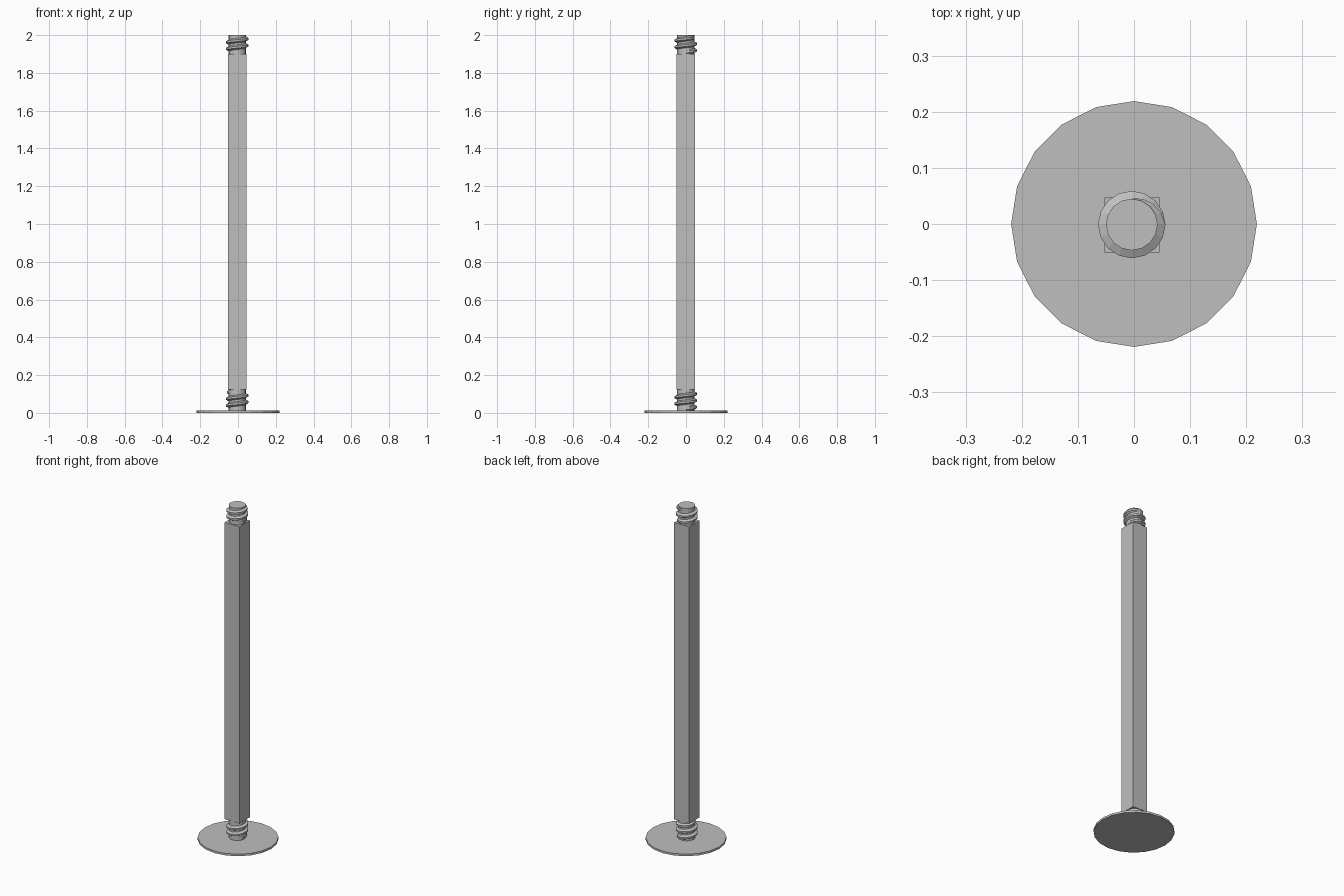
import bpy
import bmesh
from math import cos, sin, pi, ceil

cube = bpy.data.objects.get("Cube")
if cube:
    bpy.data.objects.remove(cube, do_unlink=True)

# Single grey metal
metal = bpy.data.materials.new("grey metal")
metal.use_nodes = True
GREY = (0.52, 0.52, 0.52, 1)
metal.diffuse_color = GREY
metal.node_tree.nodes["Principled BSDF"].inputs["Base Color"].default_value = GREY

AXIS = -0.004      # shaft sits slightly off the plate centre
SIDES = 16
CORE, CREST, PITCH = 0.046, 0.06, 0.035


def finish(name, bm):
    bmesh.ops.recalc_face_normals(bm, faces=bm.faces)
    mesh = bpy.data.meshes.new(name)
    bm.to_mesh(mesh)
    bm.free()
    mesh.materials.append(metal)
    obj = bpy.data.objects.new(name, mesh)
    bpy.context.collection.objects.link(obj)
    return obj


def cylinder(name, radius, sides, z0, z1, x=0, y=0):
    bm = bmesh.new()
    bmesh.ops.create_cone(bm, cap_ends=True, segments=sides,
                          radius1=radius, radius2=radius, depth=z1 - z0)
    bmesh.ops.translate(bm, verts=bm.verts, vec=(x, y, (z0 + z1) / 2))
    return finish(name, bm)


def thread(name, z0, z1):
    """Helical ridge with a trapezoid section, fading in and out at its ends."""
    bm = bmesh.new()
    steps = ceil((z1 - z0) / PITCH * SIDES)
    rings = []
    for i in range(steps + 1):
        a = 2 * pi * i / SIDES
        z = z0 + PITCH * i / SIDES
        fade = min(1, i / 4, (steps - i) / 4)
        tip = CORE + (CREST - CORE) * max(fade, 0.05)
        section = ((CORE - 0.003, -0.014), (tip, -0.005),
                   (tip, 0.005), (CORE - 0.003, 0.014))
        rings.append([bm.verts.new((AXIS + r * cos(a), r * sin(a) - 0.001,
                                    min(max(z + dz, z0 - 0.01), z1 + 0.01)))
                      for r, dz in section])
    for low, high in zip(rings, rings[1:]):
        for k in range(4):
            n = (k + 1) % 4
            bm.faces.new((low[k], low[n], high[n], high[k]))
    bm.faces.new(rings[0])
    bm.faces.new(rings[-1])
    return finish(name, bm)


# Base plate
cylinder("base_plate", 0.219, 20, 0, 0.012)

# Square post
bm = bmesh.new()
bmesh.ops.create_cube(bm, size=1)
bmesh.ops.scale(bm, verts=bm.verts, vec=(0.098, 0.098, 1.775))
bmesh.ops.translate(bm, verts=bm.verts, vec=(AXIS, -0.002, 1.0125))
finish("square_post", bm)

# Threaded ends
for end, z0, z1 in (("lower", 0.012, 0.125), ("upper", 1.9, 2.0)):
    cylinder(end + "_screw_core", CORE, SIDES, z0, z1, AXIS, -0.001)
    thread(end + "_screw_thread", z0 + 0.01, z1 - 0.012)
